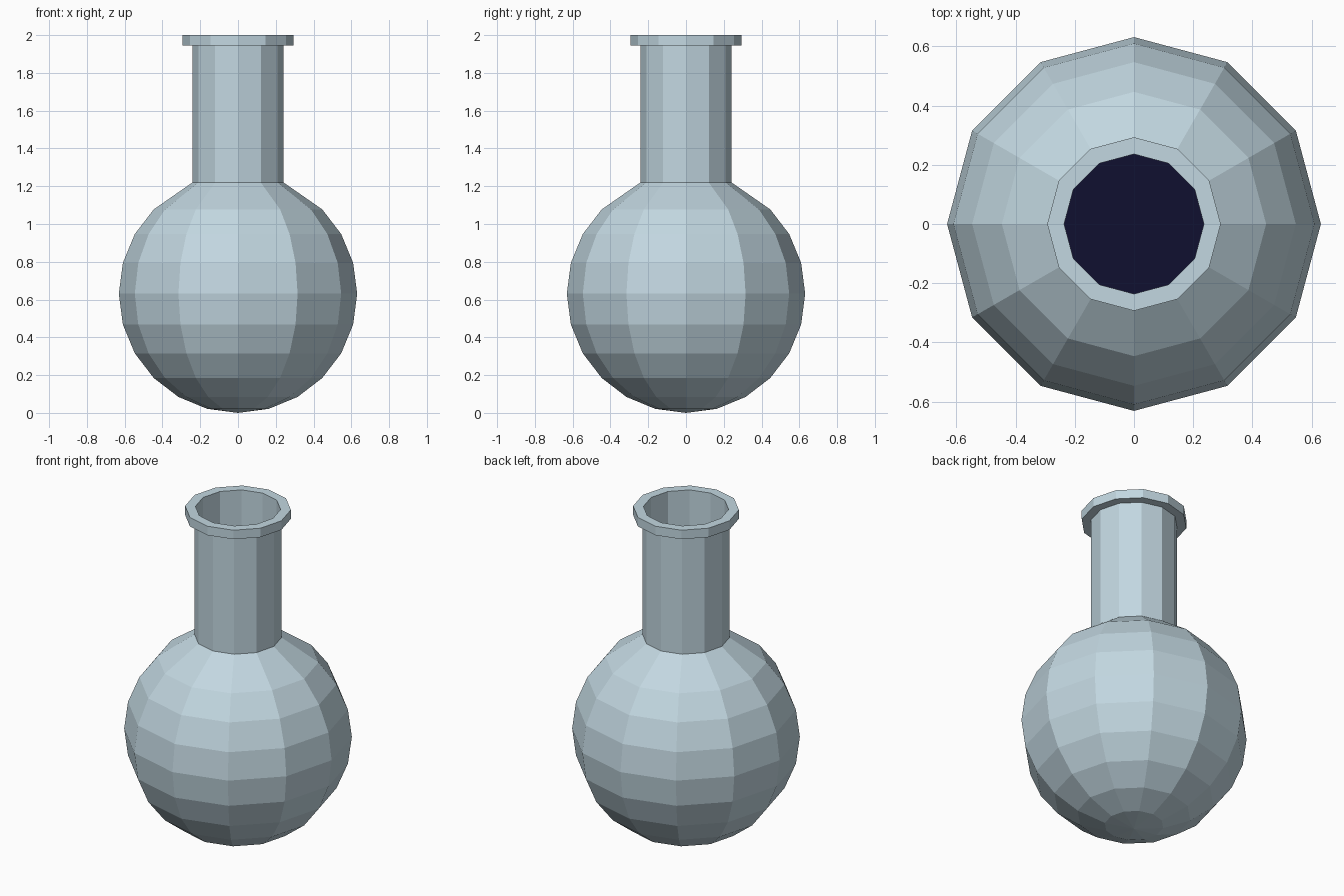
import bpy, bmesh, math

if "Cube" in bpy.data.objects:
    bpy.data.objects.remove(bpy.data.objects["Cube"])

SIDES = 12


def material(name, rgb):
    m = bpy.data.materials.new(name)
    m.diffuse_color = (*rgb, 1.0)
    m.use_nodes = True
    m.node_tree.nodes["Principled BSDF"].inputs["Base Color"].default_value = m.diffuse_color
    return m


def lathe(name, profile, mat):
    """Spin (radius, z) points round the z axis; radius 0 makes a pole."""
    bm = bmesh.new()
    rings = []
    for r, z in profile:
        if r == 0:
            rings.append([bm.verts.new((0, 0, z))] * SIDES)
        else:
            rings.append([bm.verts.new((r * math.cos(math.tau * i / SIDES),
                                        r * math.sin(math.tau * i / SIDES), z))
                          for i in range(SIDES)])
    for a, b in zip(rings, rings[1:]):
        for i in range(SIDES):
            j = (i + 1) % SIDES
            bm.faces.new(list(dict.fromkeys((a[i], a[j], b[j], b[i]))))
    me = bpy.data.meshes.new(name)
    bm.to_mesh(me)
    bm.free()
    me.materials.append(mat)
    ob = bpy.data.objects.new(name, me)
    bpy.context.collection.objects.link(ob)
    return ob


glass = material("pale blue glass", (0.54, 0.68, 0.75))
dark = material("dark navy liquid", (0.005, 0.005, 0.03))

R = 0.631        # bulb radius
NECK = 0.241     # neck outer radius
BORE = 0.236     # neck inner radius
LEVEL = 1.33     # liquid level in the neck

# round bulb, cut open where the neck joins
bulb = [(0, 0.0)]
for k in range(1, 10):
    a = math.radians(15 * k)
    bulb.append((R * math.sin(a), R - R * math.cos(a)))
bulb.append((NECK, 1.22))
lathe("bulb", bulb, glass)

# neck with flat lip and inner wall
lathe("neck", [(NECK, 1.22), (NECK, 1.945), (0.293, 1.945), (0.293, 2.0),
               (BORE, 2.0), (BORE, LEVEL)], glass)

# liquid surface closing the neck
lathe("liquid", [(BORE, LEVEL), (0, LEVEL)], dark)
